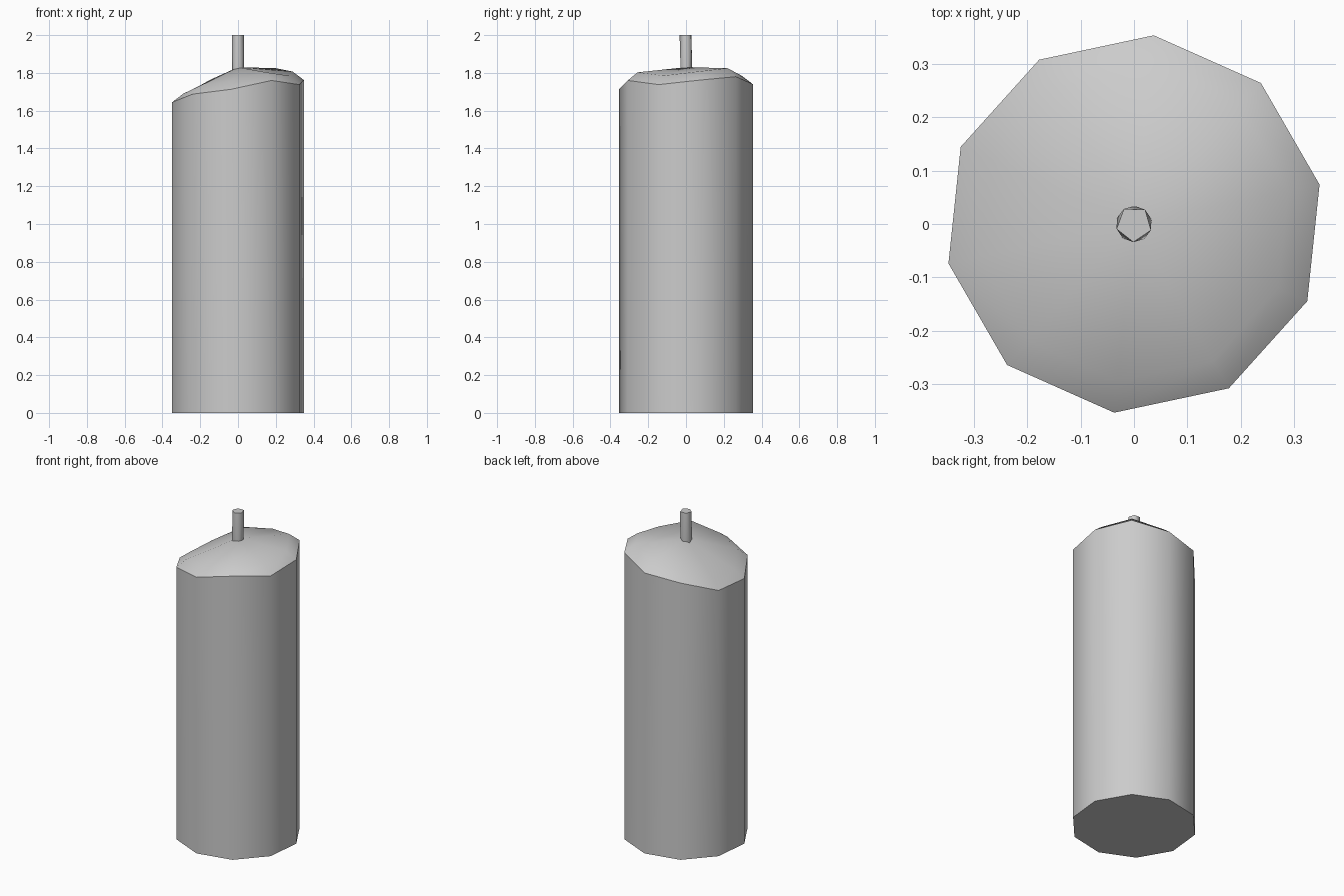
import bpy, bmesh, math

if "Cube" in bpy.data.objects:
    bpy.data.objects.remove(bpy.data.objects["Cube"])


def ring(bm, radius, start, heights):
    # one loop of points, evenly spaced, with a height for each point
    n = len(heights)
    return [bm.verts.new((radius * math.cos(math.radians(start + 360 * i / n)),
                          radius * math.sin(math.radians(start + 360 * i / n)), z))
            for i, z in enumerate(heights)]


def bridge(bm, low, high):
    n = len(low)
    for i in range(n):
        j = (i + 1) % n
        bm.faces.new((low[i], low[j], high[j], high[i]))


def finish(bm, name, angle):
    bmesh.ops.recalc_face_normals(bm, faces=bm.faces)
    mesh = bpy.data.meshes.new(name)
    bm.to_mesh(mesh)
    bm.free()
    obj = bpy.data.objects.new(name, mesh)
    bpy.context.collection.objects.link(obj)
    bpy.ops.object.select_all(action='DESELECT')
    obj.select_set(True)
    bpy.context.view_layer.objects.active = obj
    bpy.ops.object.shade_smooth_by_angle(angle=math.radians(angle))


# Candle body: ten-sided column with an uneven melted rim and shallow peak
rim = [1.762, 1.78, 1.74, 1.717, 1.648, 1.645, 1.688, 1.713, 1.76, 1.738]
shoulder = [1.807, 1.825, 1.785, 1.763, 1.695, 1.69, 1.733, 1.758, 1.803, 1.785]
bm = bmesh.new()
base = ring(bm, 0.356, 12, [0] * 10)
outer = ring(bm, 0.356, 12, rim)
inner = ring(bm, 0.296, 12, shoulder)
bm.faces.new(base)
bridge(bm, base, outer)
bridge(bm, outer, inner)
peak = bm.verts.new((0, 0, 1.83))
for i in range(10):
    bm.faces.new((inner[i], inner[(i + 1) % 10], peak))
finish(bm, "candle_body", 40)

# Wick: five-sided stem, twisted half a step from bottom to top
bm = bmesh.new()
low = ring(bm, 0.034, 16, [1.8] * 5)
high = ring(bm, 0.034, 52, [2.0] * 5)
bm.faces.new(low)
bm.faces.new(high)
for i in range(5):
    j = (i + 1) % 5
    bm.faces.new((low[i], low[j], high[i]))
    bm.faces.new((low[j], high[j], high[i]))
finish(bm, "wick", 40)
